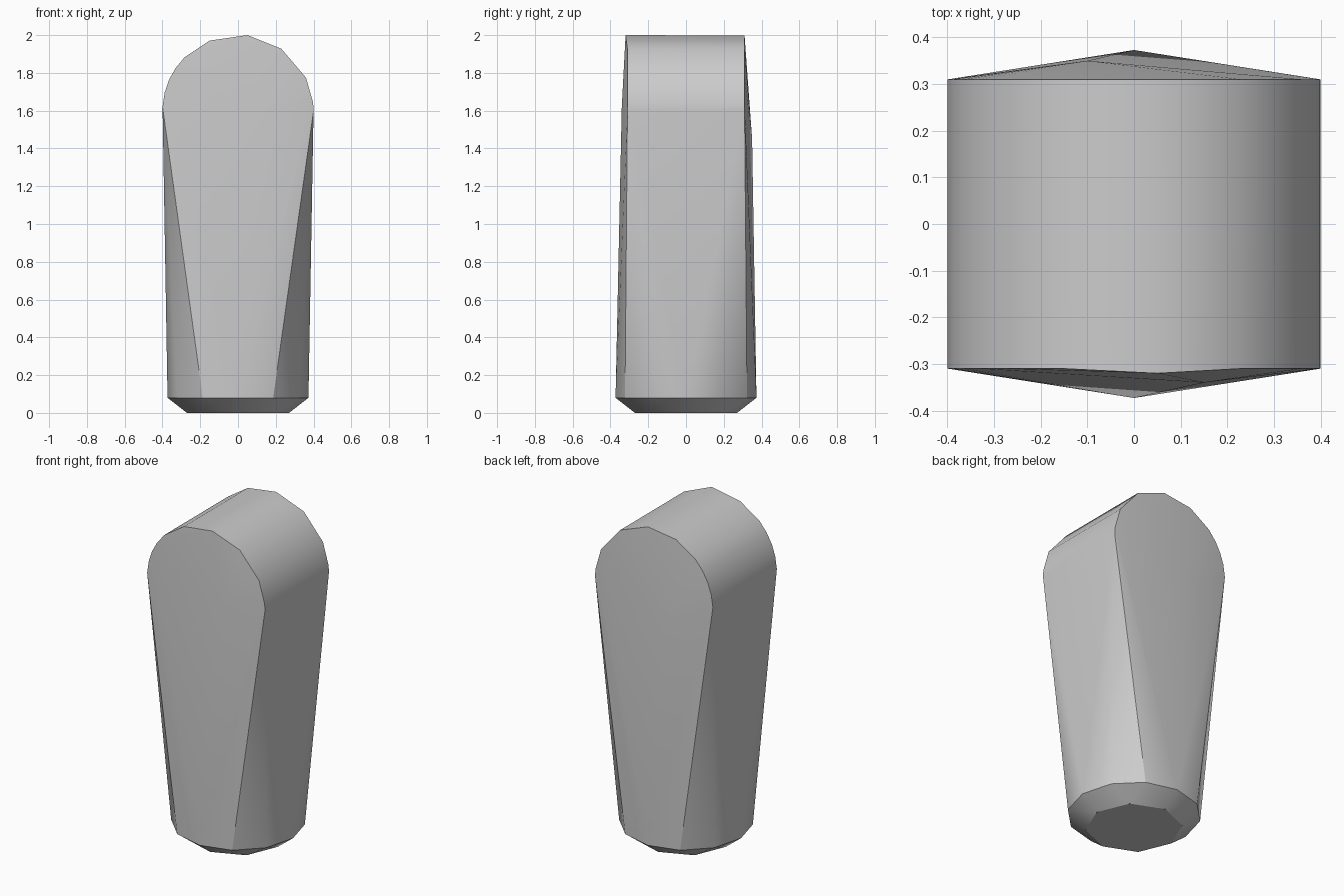
import bpy
import bmesh
from math import cos, sin, radians

cube = bpy.data.objects.get("Cube")
if cube:
    bpy.data.objects.remove(cube, do_unlink=True)


def make_material(name, colour):
    mat = bpy.data.materials.new(name)
    mat.use_nodes = True
    mat.diffuse_color = colour
    mat.node_tree.nodes["Principled BSDF"].inputs["Base Color"].default_value = colour
    return mat


def ring(radius, z, sides):
    """Horizontal circle of points."""
    step = radians(360 / sides)
    return [(radius * cos(i * step), radius * sin(i * step), z) for i in range(sides)]


# Rounded head: an arch running front to back, uneven on its two shoulders
HEAD_RADIUS, HEAD_Z, HEAD_DEPTH = 0.4, 1.6, 0.31
arch_angles = [0, 6, 26, 55, 84, 112, 135, 146, 156, 166, 177]
points = [
    (HEAD_RADIUS * cos(radians(a)), y, HEAD_Z + HEAD_RADIUS * sin(radians(a)))
    for a in arch_angles for y in (-HEAD_DEPTH, HEAD_DEPTH)
]

# Slight swell of the front and back faces
points += [(0.05, -0.32, 2.0), (0.15, -0.34, 1.62), (-0.1, 0.35, 1.45)]

# Round foot with a chamfered underside
points += ring(0.373, 0.08, 12) + ring(0.27, 0.0, 8)

# Skin the head and foot together
bm = bmesh.new()
for p in points:
    bm.verts.new(p)
hull = bmesh.ops.convex_hull(bm, input=bm.verts)
loose = {g for g in hull["geom_interior"] + hull["geom_unused"]
         if isinstance(g, bmesh.types.BMVert)}
bmesh.ops.delete(bm, geom=list(loose), context="VERTS")
bmesh.ops.recalc_face_normals(bm, faces=bm.faces)

mesh = bpy.data.meshes.new("tapered_body")
bm.to_mesh(mesh)
bm.free()
body = bpy.data.objects.new("tapered_body", mesh)
bpy.context.collection.objects.link(body)
mesh.materials.append(make_material("plain grey", (0.6, 0.6, 0.6, 1.0)))

# Smooth sides, crisp rim and arch edges
bpy.ops.object.select_all(action="DESELECT")
body.select_set(True)
bpy.context.view_layer.objects.active = body
bpy.ops.object.shade_smooth_by_angle(angle=radians(30))
